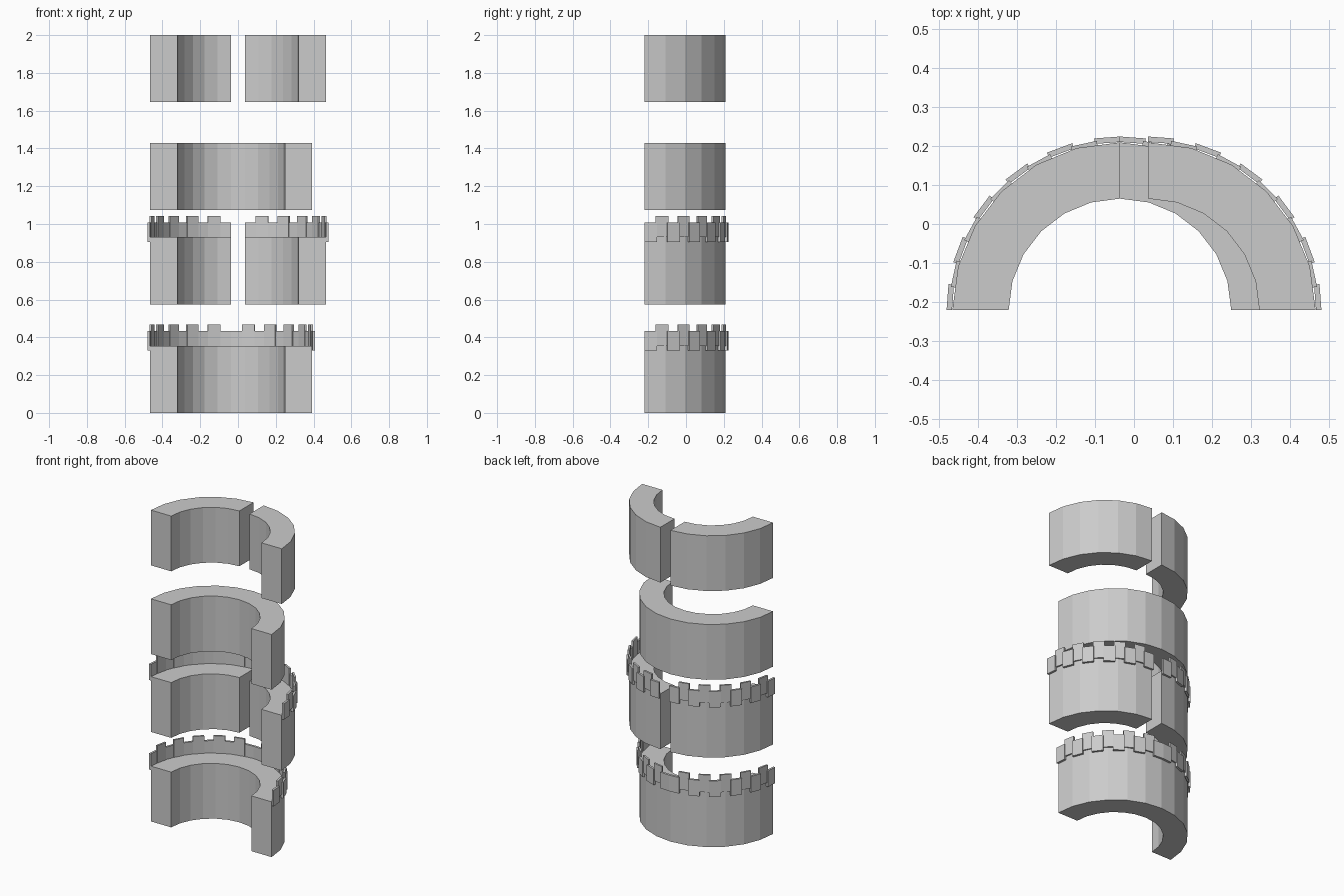
import bpy, bmesh
from math import radians, cos, sin

cube = bpy.data.objects.get("Cube")
if cube:
    bpy.data.objects.remove(cube, do_unlink=True)

stone = bpy.data.materials.new("grey_stone")
stone.use_nodes = True
stone.diffuse_color = (0.6, 0.6, 0.6, 1)
stone.node_tree.nodes["Principled BSDF"].inputs["Base Color"].default_value = (0.6, 0.6, 0.6, 1)

INNER, OUTER = 0.285, 0.429    # wall radii
HEIGHT = 0.355                 # wall height
FRONT = -0.22                  # y of the arc centre
OFFSET = 0.036                 # half the gap between split walls


def add_sector(bm, cx, r0, r1, a0, a1, z0, z1, segs=1):
    """Closed prism over an arc between two radii; angles in degrees from +x."""
    rings = []
    for i in range(segs + 1):
        a = radians(a0 + (a1 - a0) * i / segs)
        rings.append([bm.verts.new((cx + r * cos(a), FRONT + r * sin(a), z))
                      for r, z in ((r0, z0), (r1, z0), (r1, z1), (r0, z1))])
    bm.faces.new(rings[0])
    bm.faces.new(rings[-1][::-1])
    for p, q in zip(rings, rings[1:]):
        for k in range(4):
            n = (k + 1) % 4
            bm.faces.new((p[k], q[k], q[n], p[n]))


def finish(bm, name):
    bmesh.ops.recalc_face_normals(bm, faces=bm.faces)
    mesh = bpy.data.meshes.new(name)
    bm.to_mesh(mesh)
    bm.free()
    mesh.materials.append(stone)
    bpy.context.collection.objects.link(bpy.data.objects.new(name, mesh))


def wall(name, cx, a0, a1, z):
    bm = bmesh.new()
    add_sector(bm, cx, INNER, OUTER, a0, a1, z, z + HEIGHT, round((a1 - a0) / 15))
    finish(bm, name)


def battlement(name, cx, a0, z):
    """Quarter ring of alternating low panels and raised merlons."""
    bm = bmesh.new()
    count = 11
    step = 90 / count
    for i in range(count):
        start = a0 + i * step - (0.4 if i > 0 else 0)
        end = a0 + (i + 1) * step + (0.4 if i < count - 1 else 0)
        if i % 2:
            add_sector(bm, cx, 0.425, 0.437, start, end, z, z + 0.112)
        else:
            add_sector(bm, cx, 0.43, 0.444, start, end, z - 0.025, z + 0.078)
    finish(bm, name)


# Four stacked tiers: whole half rings alternate with split ones
tiers = (("lower_plain", 0.0, False, True), ("lower_split", 0.575, True, True),
         ("upper_plain", 1.075, False, False), ("upper_split", 1.645, True, False))
for label, z, split, crowned in tiers:
    if not split:
        wall(label + "_wall", -OFFSET, 0, 180, z)
    for side, a0, cx in (("left", 0, OFFSET), ("right", 90, -OFFSET)):
        centre = cx if split else -OFFSET
        if split:
            wall(f"{label}_wall_{side}", centre, a0, a0 + 90, z)
        if crowned:
            battlement(f"{label}_battlement_{side}", centre, a0, z + HEIGHT)
